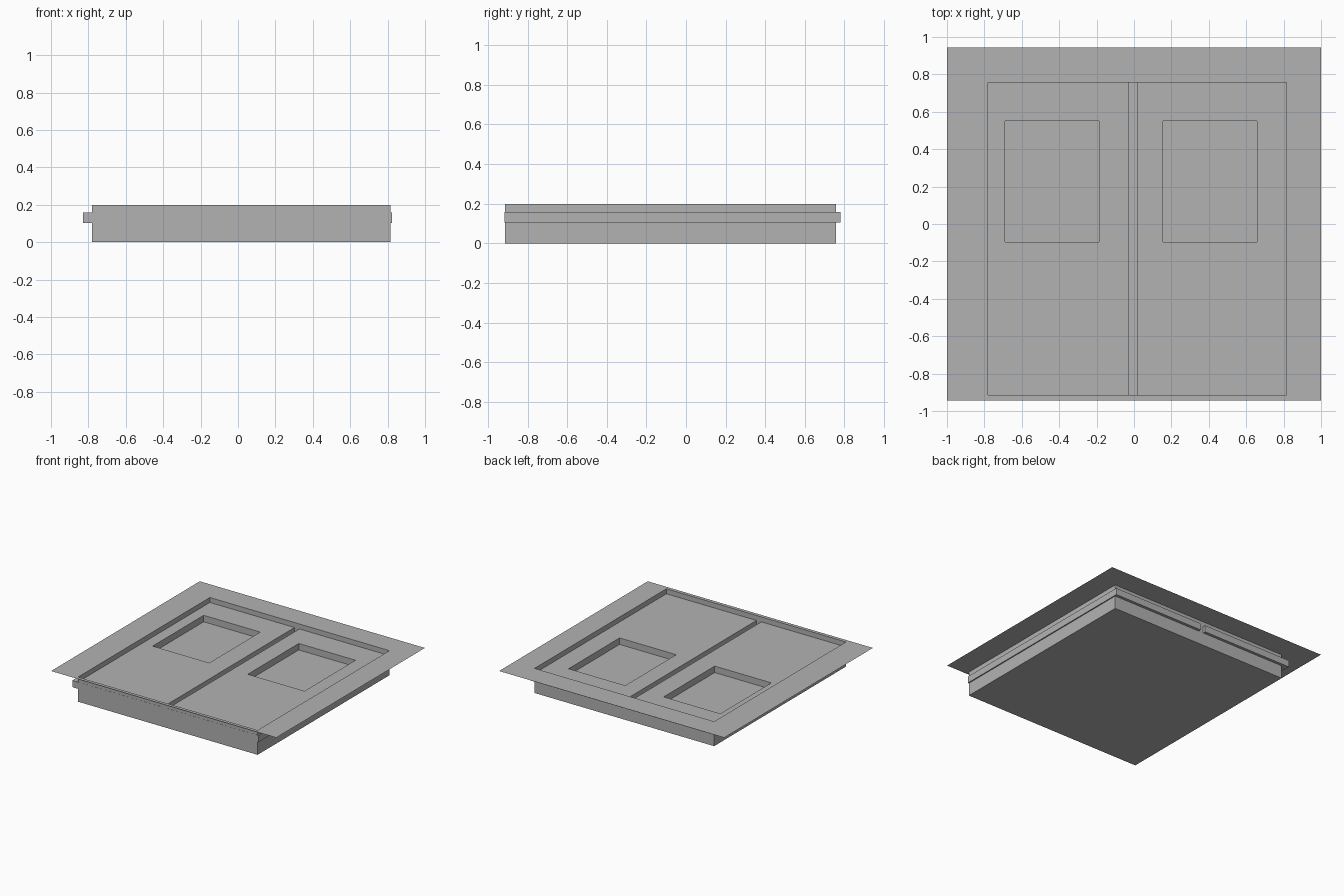
import bpy
import bmesh

cube = bpy.data.objects.get("Cube")
if cube:
    bpy.data.objects.remove(cube, do_unlink=True)

# Single flat colour
grey = bpy.data.materials.new("mid_grey")
grey.use_nodes = True
colour = (0.448, 0.448, 0.448, 1.0)
grey.diffuse_color = colour
grey.node_tree.nodes["Principled BSDF"].inputs["Base Color"].default_value = colour


def stepped_shell(name, rings, cap_first):
    """Join a chain of rectangles (x0, x1, y0, y1, z) and cap the last one."""
    bm = bmesh.new()
    loops = []
    for x0, x1, y0, y1, z in rings:
        corners = ((x0, y0), (x1, y0), (x1, y1), (x0, y1))
        loops.append([bm.verts.new((x, y, z)) for x, y in corners])
    for a, b in zip(loops, loops[1:]):
        for i in range(4):
            j = (i + 1) % 4
            bm.faces.new((a[i], a[j], b[j], b[i]))
    bm.faces.new(loops[-1])
    if cap_first:
        bm.faces.new(reversed(loops[0]))
    mesh = bpy.data.meshes.new(name)
    bm.to_mesh(mesh)
    bm.free()
    mesh.materials.append(grey)
    obj = bpy.data.objects.new(name, mesh)
    bpy.context.collection.objects.link(obj)
    return obj


# Thin surround plate with the open tray sunk into it
rim_z = 0.198
tray = (-0.78, 0.815, -0.915, 0.757)
stepped_shell("surround_and_tray", [
    (-1.0, 1.0, -0.943, 0.943, rim_z),
    (*tray, rim_z),
    (*tray, 0.0),
], cap_first=False)

# Two slabs with a rectangular pocket each, separated by a narrow slot
slab_bottom, slab_top, pocket_floor = 0.104, 0.158, 0.106
for name, slab_x, pocket_x in (
    ("right_slab", (-0.83, -0.028), (-0.69, -0.187)),
    ("left_slab", (0.015, 0.824), (0.155, 0.658)),
):
    slab = (*slab_x, -0.916, 0.78)
    pocket = (*pocket_x, -0.097, 0.55)
    stepped_shell(name, [
        (*slab, slab_bottom),
        (*slab, slab_top),
        (*pocket, slab_top),
        (*pocket, pocket_floor),
    ], cap_first=True)
